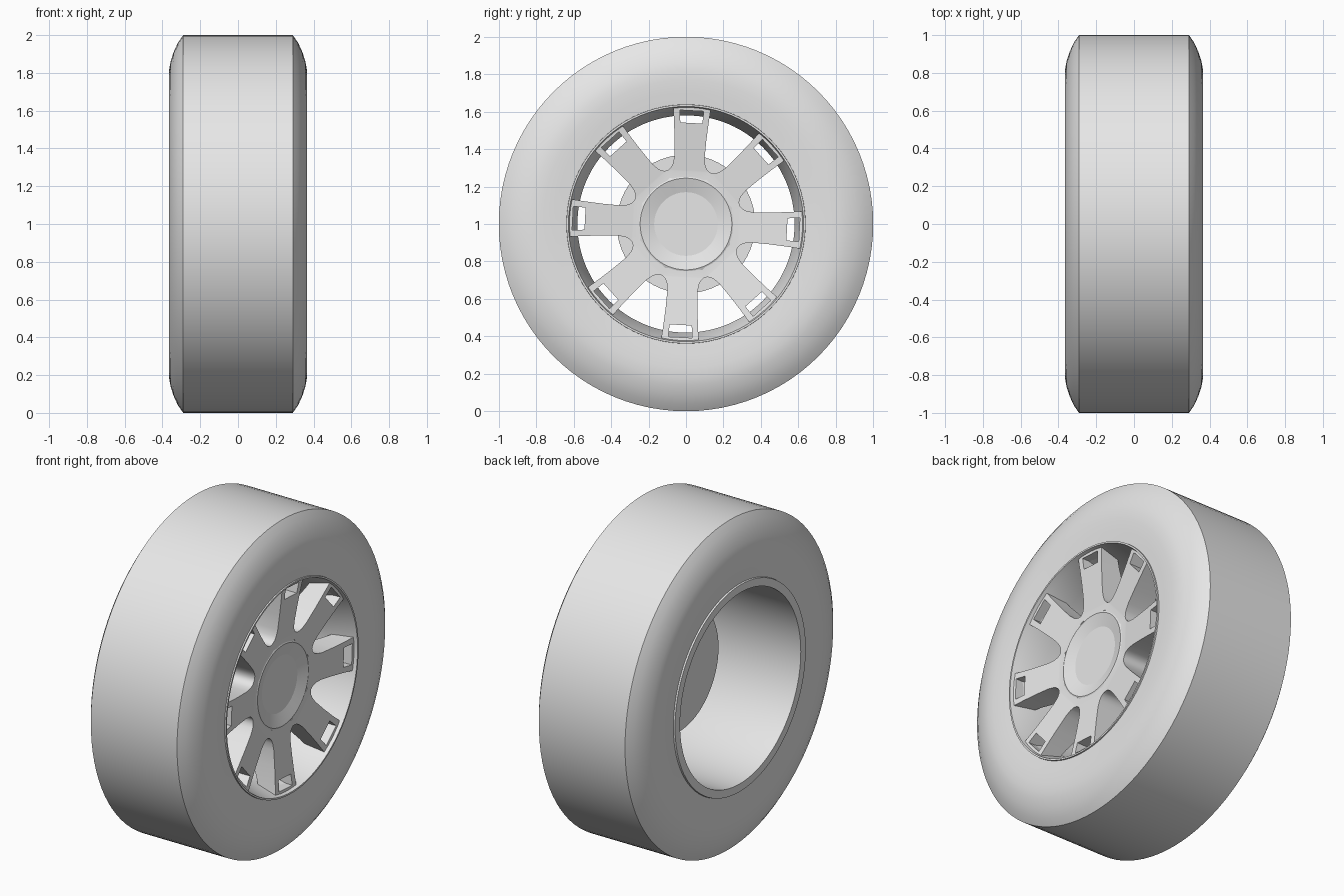
import bpy, bmesh, math
from mathutils import Matrix, Vector

cube = bpy.data.objects.get("Cube")
if cube:
    bpy.data.objects.remove(cube)

grey = bpy.data.materials.new("plain_grey")
grey.use_nodes = True
grey.diffuse_color = (0.8, 0.8, 0.8, 1)
grey.node_tree.nodes["Principled BSDF"].inputs["Base Color"].default_value = (0.8, 0.8, 0.8, 1)

CENTRE = Vector((0, 0, 1))
SPOKES = 8
TILT = math.radians(-3)


def finish(bm, name, angle):
    """Turn a bmesh into a smooth object with sharp creases."""
    bmesh.ops.remove_doubles(bm, verts=bm.verts, dist=0.0002)
    bmesh.ops.recalc_face_normals(bm, faces=bm.faces)
    mesh = bpy.data.meshes.new(name)
    bm.to_mesh(mesh)
    bm.free()
    mesh.materials.append(grey)
    obj = bpy.data.objects.new(name, mesh)
    obj.location = CENTRE
    bpy.context.collection.objects.link(obj)
    bpy.ops.object.select_all(action='DESELECT')
    obj.select_set(True)
    bpy.context.view_layer.objects.active = obj
    bpy.ops.object.shade_smooth_by_angle(angle=math.radians(angle))
    return obj


def revolve(name, profile, closed=True, segments=96, angle=22):
    """Spin (x, radius) points about the axle."""
    bm = bmesh.new()
    verts = [bm.verts.new((x, 0, r)) for x, r in profile]
    pairs = list(zip(verts, verts[1:]))
    if closed:
        pairs.append((verts[-1], verts[0]))
    edges = [bm.edges.new(p) for p in pairs]
    bmesh.ops.spin(bm, geom=verts + edges, cent=(0, 0, 0), axis=(1, 0, 0),
                   angle=math.tau, steps=segments, use_duplicate=False)
    return finish(bm, name, angle)


# Tyre: flat tread, rounded shoulders, flat sidewalls
side = [(0.29, 1.0), (0.318, 0.96), (0.341, 0.91), (0.357, 0.86),
        (0.364, 0.82), (0.366, 0.77), (0.362, 0.70), (0.356, 0.63)]
revolve("tyre", side + [(-x, r) for x, r in reversed(side)])

# Rim barrel with a thin lip at each end and a flared front
revolve("rim_barrel", [(0.34, 0.64), (0.365, 0.638), (0.365, 0.628), (0.33, 0.618),
                       (0.19, 0.58), (-0.366, 0.58), (-0.366, 0.628), (-0.34, 0.632)])

# Hub: rear drum and dished centre cap
revolve("hub", [(0.04, 0), (0.04, 0.37), (0.12, 0.37), (0.12, 0.25), (0.296, 0.262),
                (0.303, 0.245), (0.28, 0.17), (0.28, 0)], closed=False, segments=64, angle=10)


def front_x(r):
    return 0.30 + 0.045 * max(0, r - 0.28) / 0.34


def back_x(r):
    return 0.12 + 0.11 * min(1, max(0, r - 0.34) / 0.26)


# Spoke face: stations of (radius, half width), joined at the root
tan_half = math.tan(math.pi / SPOKES)
stations = [(0.24, 0.24 * tan_half), (0.28, 0.28 * tan_half), (0.287, 0.105),
            (0.30, 0.094), (0.32, 0.086), (0.36, 0.081), (0.45, 0.085),
            (0.54, 0.092), (0.606, 0.099), (0.624, 0.101)]
WINDOW_ROW = 7
bm = bmesh.new()
for k in range(SPOKES):
    turn = Matrix.Rotation(TILT + math.tau * k / SPOKES, 3, 'X')
    grid = []
    for r, half in stations:
        win = half * 0.64
        grid.append([bm.verts.new(turn @ Vector((front_x(r), y, r)))
                     for y in (-half, -win, win, half)])
    for i, (low, high) in enumerate(zip(grid, grid[1:])):
        for j in range(3):
            if (i, j) != (WINDOW_ROW, 1):
                bm.faces.new((low[j], low[j + 1], high[j + 1], high[j]))
bmesh.ops.remove_doubles(bm, verts=bm.verts, dist=0.0005)

# Give the spokes depth, tapering toward the rim
rim_edges = [e for e in bm.edges if e.is_boundary]
front_faces = list(bm.faces)
back = {}
for v in list(bm.verts):
    r = math.hypot(v.co.y, v.co.z)
    back[v] = bm.verts.new((back_x(r), v.co.y, v.co.z))
for f in front_faces:
    bm.faces.new([back[v] for v in reversed(f.verts)])
for e in rim_edges:
    a, b = e.verts
    bm.faces.new((a, b, back[b], back[a]))
finish(bm, "spokes", 30)
